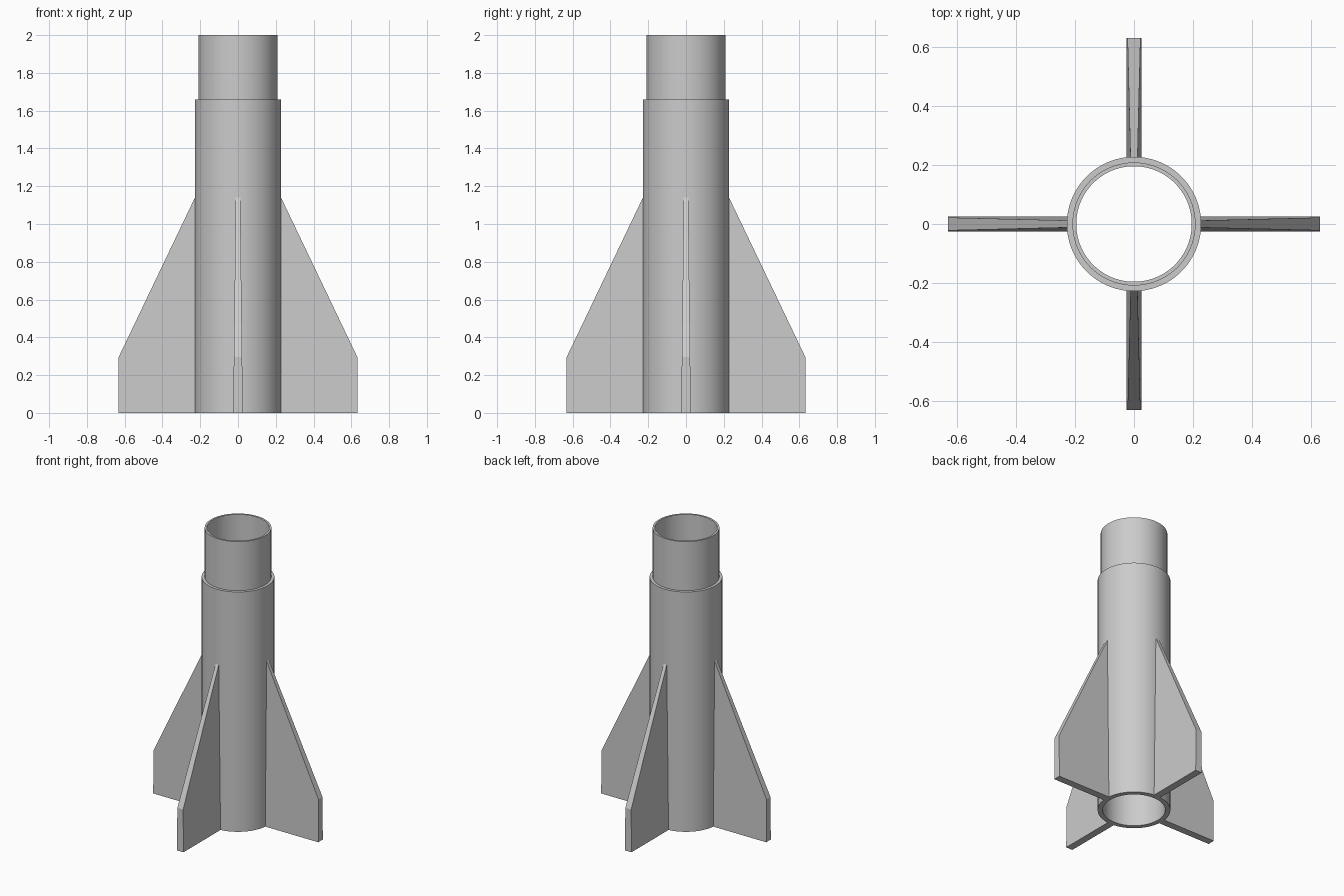
import bpy, bmesh, math
from mathutils import Matrix, Vector

cube = bpy.data.objects.get("Cube")
if cube:
    bpy.data.objects.remove(cube, do_unlink=True)

# One grey plastic for every part
grey = bpy.data.materials.new("grey plastic")
grey.use_nodes = True
GREY = (0.6, 0.6, 0.6, 1)
grey.diffuse_color = GREY
grey.node_tree.nodes["Principled BSDF"].inputs["Base Color"].default_value = GREY

BODY_R, COUPLER_R, BORE_R = 0.228, 0.209, 0.196
SHOULDER_Z, TOP_Z = 1.66, 2.0
SEGMENTS = 96


def add_object(name, bm):
    bmesh.ops.recalc_face_normals(bm, faces=bm.faces)
    mesh = bpy.data.meshes.new(name)
    bm.to_mesh(mesh)
    bm.free()
    mesh.materials.append(grey)
    obj = bpy.data.objects.new(name, mesh)
    bpy.context.collection.objects.link(obj)
    return obj


# Hollow body tube with a stepped coupler, turned from a closed profile
def build_tube():
    profile = [(BORE_R, 0), (BODY_R, 0), (BODY_R, SHOULDER_Z),
               (COUPLER_R, SHOULDER_Z), (COUPLER_R, TOP_Z), (BORE_R, TOP_Z)]
    bm = bmesh.new()
    verts = [bm.verts.new((r, 0, z)) for r, z in profile]
    edges = [bm.edges.new((v, verts[i - 1])) for i, v in enumerate(verts)]
    bmesh.ops.spin(bm, geom=verts + edges, cent=(0, 0, 0), axis=(0, 0, 1),
                   angle=math.tau, steps=SEGMENTS, use_duplicate=False)
    bmesh.ops.remove_doubles(bm, verts=bm.verts, dist=0.0001)
    tube = add_object("body_tube", bm)
    bpy.ops.object.select_all(action="DESELECT")
    tube.select_set(True)
    bpy.context.view_layer.objects.active = tube
    bpy.ops.object.shade_smooth_by_angle(angle=math.radians(30))


# Swept fin that thins towards its top; rooted inside the tube wall
def build_fin(name, angle):
    root, tip = BODY_R - 0.014, 0.632
    outline = [(root, 0, 0.025), (tip, 0, 0.025), (tip, 0.295, 0.022),
               (BODY_R, 1.14, 0.012), (root, 1.14, 0.012)]
    turn = Matrix.Rotation(angle, 3, "Z")
    bm = bmesh.new()
    sides = [[bm.verts.new(turn @ Vector((x, s * half, z))) for x, z, half in outline]
             for s in (-1, 1)]
    for side in sides:
        bm.faces.new(side)
    for i in range(len(outline)):
        bm.faces.new((sides[0][i - 1], sides[0][i], sides[1][i], sides[1][i - 1]))
    add_object(name, bm)


build_tube()
for i, side in enumerate(("left", "back", "right", "front")):
    build_fin(side + "_fin", i * math.pi / 2)
